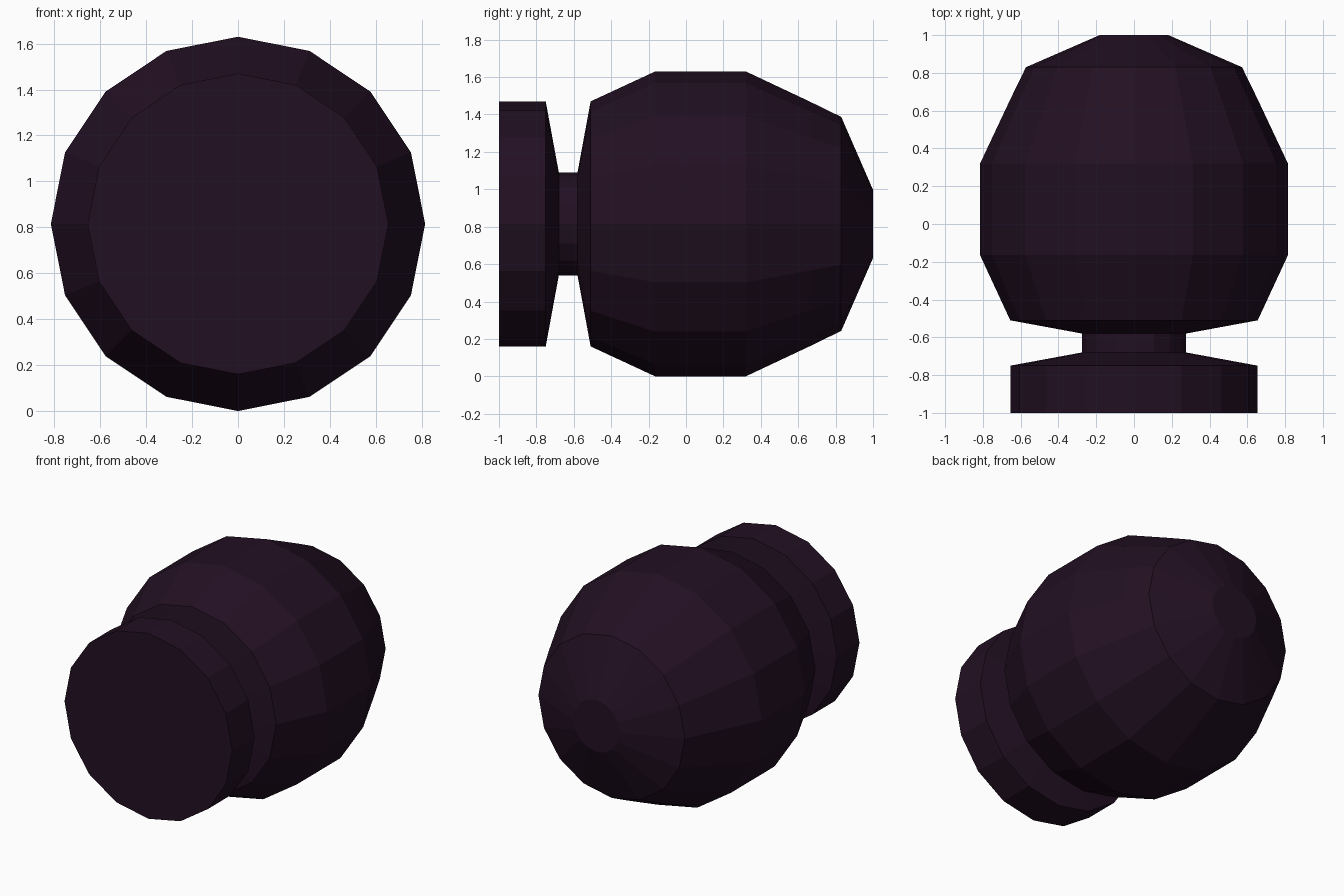
import bpy, bmesh, math

if "Cube" in bpy.data.objects:
    bpy.data.objects.remove(bpy.data.objects["Cube"])

SIDES = 16
CENTRE_Z = 0.815

dark = bpy.data.materials.new("dark_plum")
dark.diffuse_color = (0.016, 0.005, 0.016, 1)
dark.use_nodes = True
dark.node_tree.nodes["Principled BSDF"].inputs["Base Color"].default_value = dark.diffuse_color


def lathe(name, profile):
    """Turn (y, radius) points around the y axis, with capped ends and flat faces."""
    bm = bmesh.new()
    rings = []
    for y, r in profile:
        angles = [2 * math.pi * i / SIDES for i in range(SIDES)]
        rings.append([bm.verts.new((r * math.sin(a), y, CENTRE_Z + r * math.cos(a)))
                      for a in angles])
    for a, b in zip(rings, rings[1:]):
        for i in range(SIDES):
            j = (i + 1) % SIDES
            bm.faces.new((a[i], a[j], b[j], b[i]))
    bm.faces.new(rings[0])
    bm.faces.new(rings[-1])
    bmesh.ops.recalc_face_normals(bm, faces=bm.faces)
    mesh = bpy.data.meshes.new(name)
    bm.to_mesh(mesh)
    bm.free()
    mesh.materials.append(dark)
    obj = bpy.data.objects.new(name, mesh)
    bpy.context.collection.objects.link(obj)
    return obj


# Turned knob: base flange, narrow neck groove, then the bulging head
flange = [(-1.0, 0.655), (-0.75, 0.655)]
neck = [(-0.68, 0.275), (-0.58, 0.275)]
head = [(-0.51, 0.655), (-0.165, 0.815), (0.32, 0.815),
        (0.66, 0.655), (0.83, 0.572), (1.0, 0.182)]
lathe("turned_knob", flange + neck + head)
